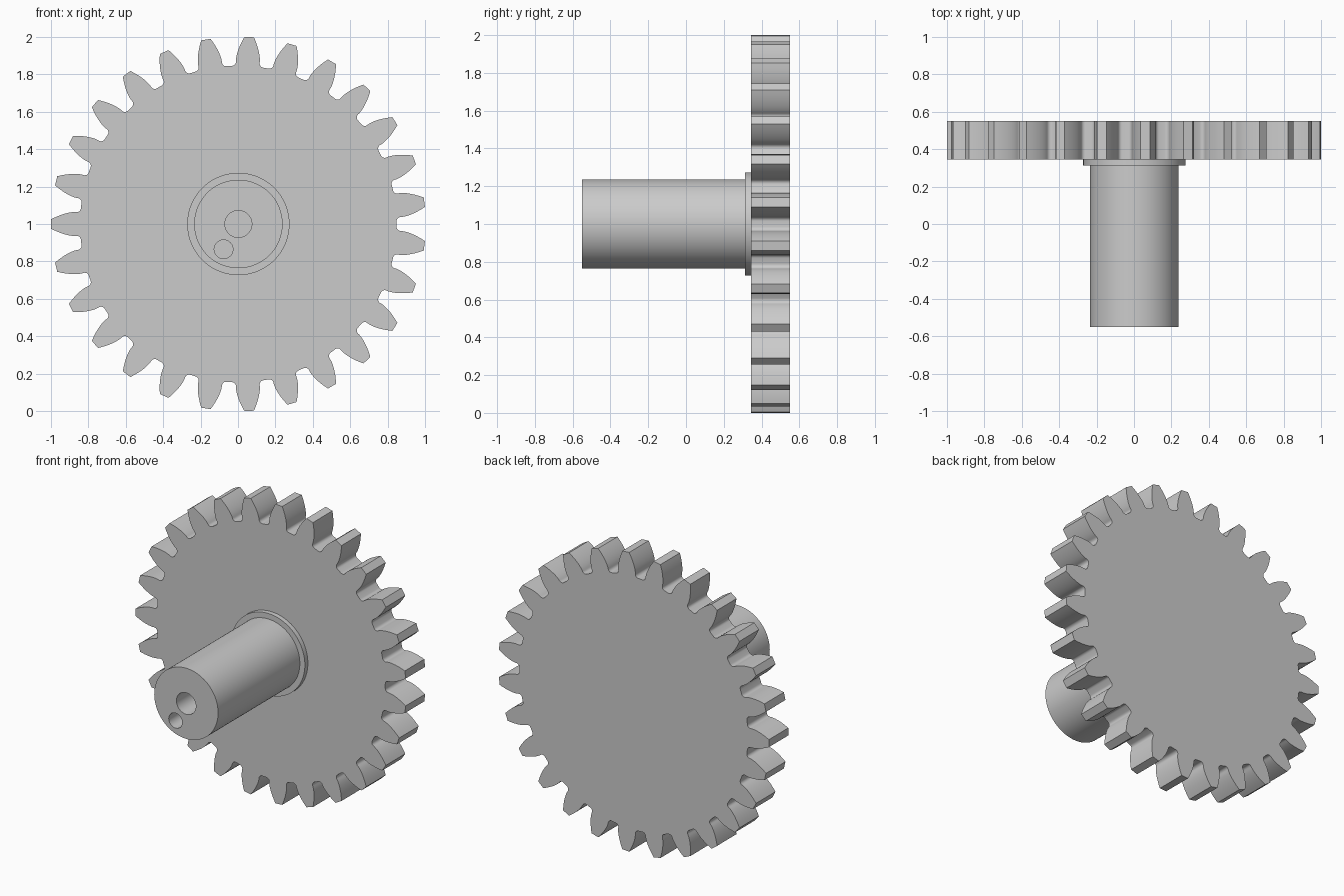
import bpy, bmesh, math
from mathutils import Matrix, Vector

cube = bpy.data.objects.get("Cube")
if cube:
    bpy.data.objects.remove(cube, do_unlink=True)

steel = bpy.data.materials.new("plain grey")
steel.use_nodes = True
GREY = (0.6, 0.6, 0.6, 1)
steel.diffuse_color = GREY
steel.node_tree.nodes["Principled BSDF"].inputs["Base Color"].default_value = GREY

AXIS_X = 0.002  # the odd tooth count puts the axle slightly off the middle


def add_object(name, bm):
    bmesh.ops.recalc_face_normals(bm, faces=bm.faces)
    mesh = bpy.data.meshes.new(name)
    bm.to_mesh(mesh)
    bm.free()
    obj = bpy.data.objects.new(name, mesh)
    bpy.context.collection.objects.link(obj)
    mesh.materials.append(steel)
    return obj


def activate(obj):
    bpy.ops.object.select_all(action="DESELECT")
    obj.select_set(True)
    bpy.context.view_layer.objects.active = obj


def smooth(obj):
    activate(obj)
    bpy.ops.object.shade_smooth_by_angle(angle=math.radians(30))


def cylinder(name, radius, y0, y1, x=AXIS_X, z=1, sides=96):
    bm = bmesh.new()
    place = Matrix.Translation((x, (y0 + y1) / 2, z)) @ Matrix.Rotation(math.pi / 2, 4, "X")
    bmesh.ops.create_cone(bm, cap_ends=True, segments=sides, radius1=radius,
                          radius2=radius, depth=y1 - y0, matrix=place)
    return add_object(name, bm)


# Involute tooth: half profile from tip to root as (radius, angle from tooth centre)
TEETH, TIP, ROOT, FILLET = 27, 1.0, 0.845, 0.022
PITCH = TIP * TEETH / (TEETH + 2)
PRESSURE = math.radians(20)
BASE = PITCH * math.cos(PRESSURE)


def inv(a):
    return math.tan(a) - a


def half_angle(r):
    return math.pi / (2 * TEETH) + inv(PRESSURE) - inv(math.acos(min(1, BASE / r)))


half = []
for i in range(9):
    r = TIP + (BASE - TIP) * i / 8
    half.append((r, half_angle(r)))
centre_r = ROOT + FILLET
centre_a = half_angle(BASE) + FILLET / centre_r
for i in range(7):
    t = math.pi / 2 * i / 6
    half.append((centre_r - FILLET * math.sin(t), centre_a - FILLET * math.cos(t) / centre_r))
tooth = [(r, -a) for r, a in reversed(half)] + half

# Toothed wheel
FRONT, BACK = 0.345, 0.55
bm = bmesh.new()
ring = []
for k in range(TEETH):
    mid = math.pi + math.tau * k / TEETH
    for r, a in tooth:
        ring.append(bm.verts.new((AXIS_X + r * math.cos(mid + a), FRONT,
                                  1 + r * math.sin(mid + a))))
face = bm.faces.new(ring)
extruded = bmesh.ops.extrude_face_region(bm, geom=[face], use_keep_orig=True)
moved = [g for g in extruded["geom"] if isinstance(g, bmesh.types.BMVert)]
bmesh.ops.translate(bm, verts=moved, vec=Vector((0, BACK - FRONT, 0)))
smooth(add_object("gear_wheel", bm))

# Shoulder collar
smooth(cylinder("collar", 0.273, 0.313, FRONT + 0.01))

# Shaft with a centre bore and an offset pin hole
shaft = cylinder("shaft", 0.236, -0.55, FRONT + 0.01)
for x, z, radius in ((AXIS_X, 1, 0.072), (-0.077, 0.865, 0.05)):
    cutter = cylinder("hole_cutter", radius, -0.6, 0.1, x, z, 48)
    cutter.hide_render = True
    cut = shaft.modifiers.new("hole", "BOOLEAN")
    cut.operation = "DIFFERENCE"
    cut.solver = "EXACT"
    cut.object = cutter
    activate(shaft)
    bpy.ops.object.modifier_apply(modifier=cut.name)
    bpy.data.objects.remove(cutter, do_unlink=True)
smooth(shaft)
